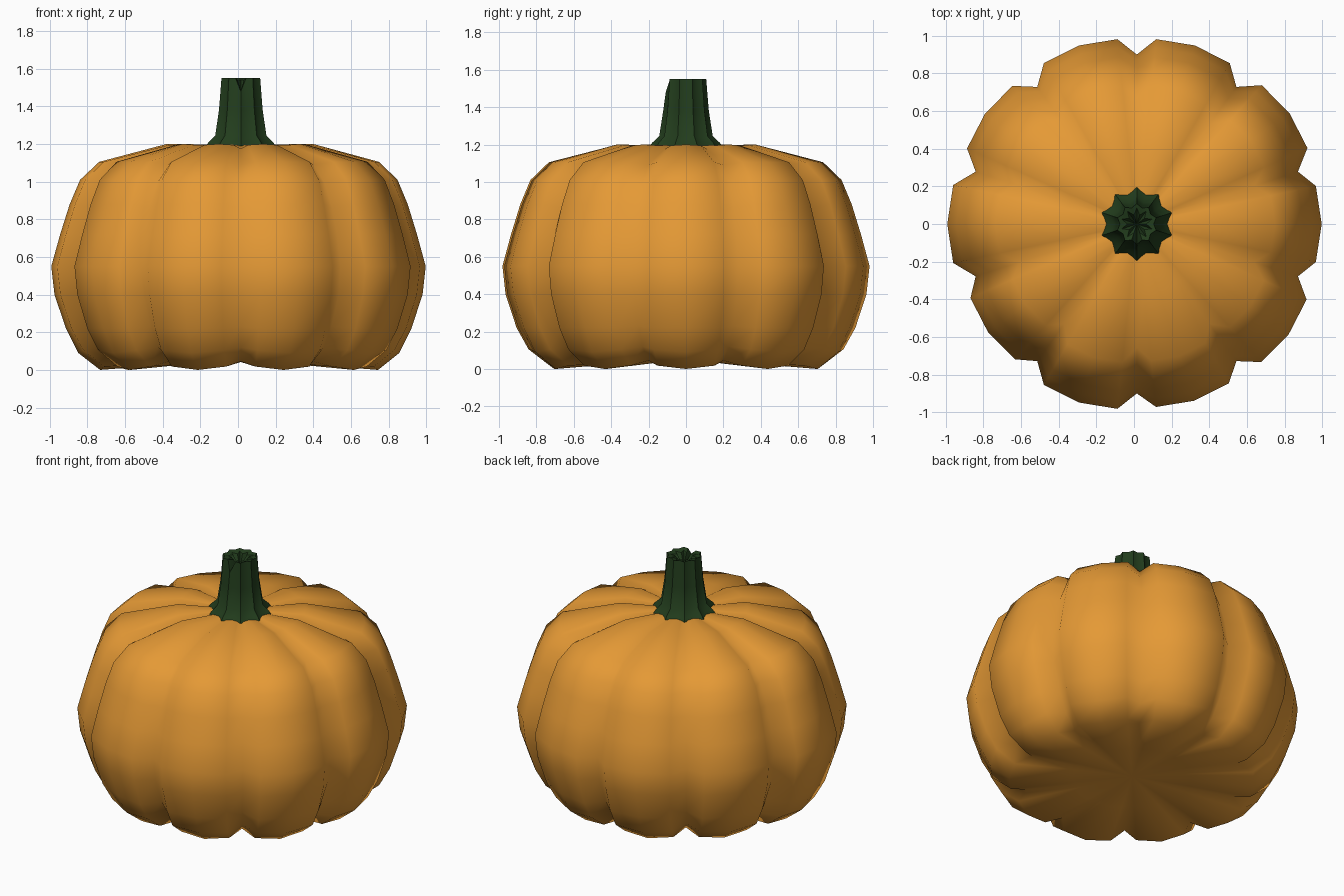
import bpy, bmesh, math

if "Cube" in bpy.data.objects:
    bpy.data.objects.remove(bpy.data.objects["Cube"])

CX = 0.015  # the stalk and grooves sit slightly right of centre


def material(name, rgb):
    m = bpy.data.materials.new(name)
    m.diffuse_color = (*rgb, 1)
    m.use_nodes = True
    m.node_tree.nodes["Principled BSDF"].inputs["Base Color"].default_value = m.diffuse_color
    return m


def loft(name, rings, start, end, mat, angle):
    """Skin a stack of point rings, closing both ends with a fan."""
    bm = bmesh.new()
    loops = [[bm.verts.new(p) for p in ring] for ring in rings]
    n = len(loops[0])
    for a, b in zip(loops, loops[1:]):
        for i in range(n):
            j = (i + 1) % n
            bm.faces.new((a[i], a[j], b[j], b[i]))
    for tip, ring in ((start, loops[0]), (end, loops[-1])):
        v = bm.verts.new(tip)
        for i in range(n):
            bm.faces.new((v, ring[i], ring[(i + 1) % n]))
    bmesh.ops.recalc_face_normals(bm, faces=bm.faces)
    me = bpy.data.meshes.new(name)
    bm.to_mesh(me)
    bm.free()
    ob = bpy.data.objects.new(name, me)
    bpy.context.collection.objects.link(ob)
    me.materials.append(mat)
    bpy.ops.object.select_all(action='DESELECT')
    ob.select_set(True)
    bpy.context.view_layer.objects.active = ob
    bpy.ops.object.shade_smooth_by_angle(angle=math.radians(angle))
    return ob


def polar(r, deg, z):
    a = math.radians(deg)
    return (CX + r * math.cos(a), r * math.sin(a), z)


orange = material("orange_skin", (0.78, 0.32, 0.036))
green = material("green_stem", (0.016, 0.046, 0.012))

# Pumpkin body: ten lobes
# rows: lobe radius, lobe z, groove radius, groove z, rise of the lobe's flanks
profile = [
    (0.36, 0.03, 0.34, 0.042, 0.005),
    (0.74, 0.00, 0.65, 0.045, 0.018),
    (0.855, 0.09, 0.75, 0.12, 0.015),
    (0.92, 0.22, 0.82, 0.23, 0.0),
    (0.98, 0.40, 0.885, 0.40, 0.0),
    (0.997, 0.55, 0.90, 0.55, 0.0),
    (0.95, 0.72, 0.87, 0.72, 0.0),
    (0.90, 0.88, 0.825, 0.86, 0.0),
    (0.845, 1.01, 0.76, 0.99, 0.0),
    (0.745, 1.105, 0.655, 1.09, 0.0),
    (0.39, 1.20, 0.37, 1.175, -0.005),
    (0.15, 1.195, 0.14, 1.19, 0.0),
]
lobe_scale = [0.985, 1.005, 1, 1, 1, 1.01, 0.98, 1, 0.99, 1]
rings = []
for lr, lz, gr, gz, rise in profile:
    ring = []
    for k, s in enumerate(lobe_scale):
        c = 36 * k
        ring.append(polar(gr, c - 18, gz))
        for d, f, up in ((-12, 0.99, rise), (0, 1.0, 0), (12, 0.99, rise)):
            ring.append(polar(lr * f * s, c + d, lz + up))
    rings.append(ring)
loft("pumpkin_body", rings, (CX, 0, 0.045), (CX, 0, 1.19), orange, 100)

# Stem: ten-ridged flared stalk with a hollowed top
# rows: ridge radius, valley radius, z
stem = [
    (0.195, 0.165, 1.19),
    (0.18, 0.15, 1.21),
    (0.143, 0.12, 1.245),
    (0.122, 0.105, 1.38),
    (0.108, 0.09, 1.55),
    (0.085, 0.05, 1.54),
]
rings = []
for ridge, valley, z in stem:
    ring = []
    for k in range(10):
        ring += [polar(ridge, 18 + 36 * k, z), polar(valley, 36 + 36 * k, z)]
    rings.append(ring)
# Notch in the front of the rim
for ring in rings[4:]:
    ring[14] = (ring[14][0], ring[14][1], 1.48)
loft("stem", rings, (CX, 0, 1.19), (CX, 0, 1.47), green, 40)
